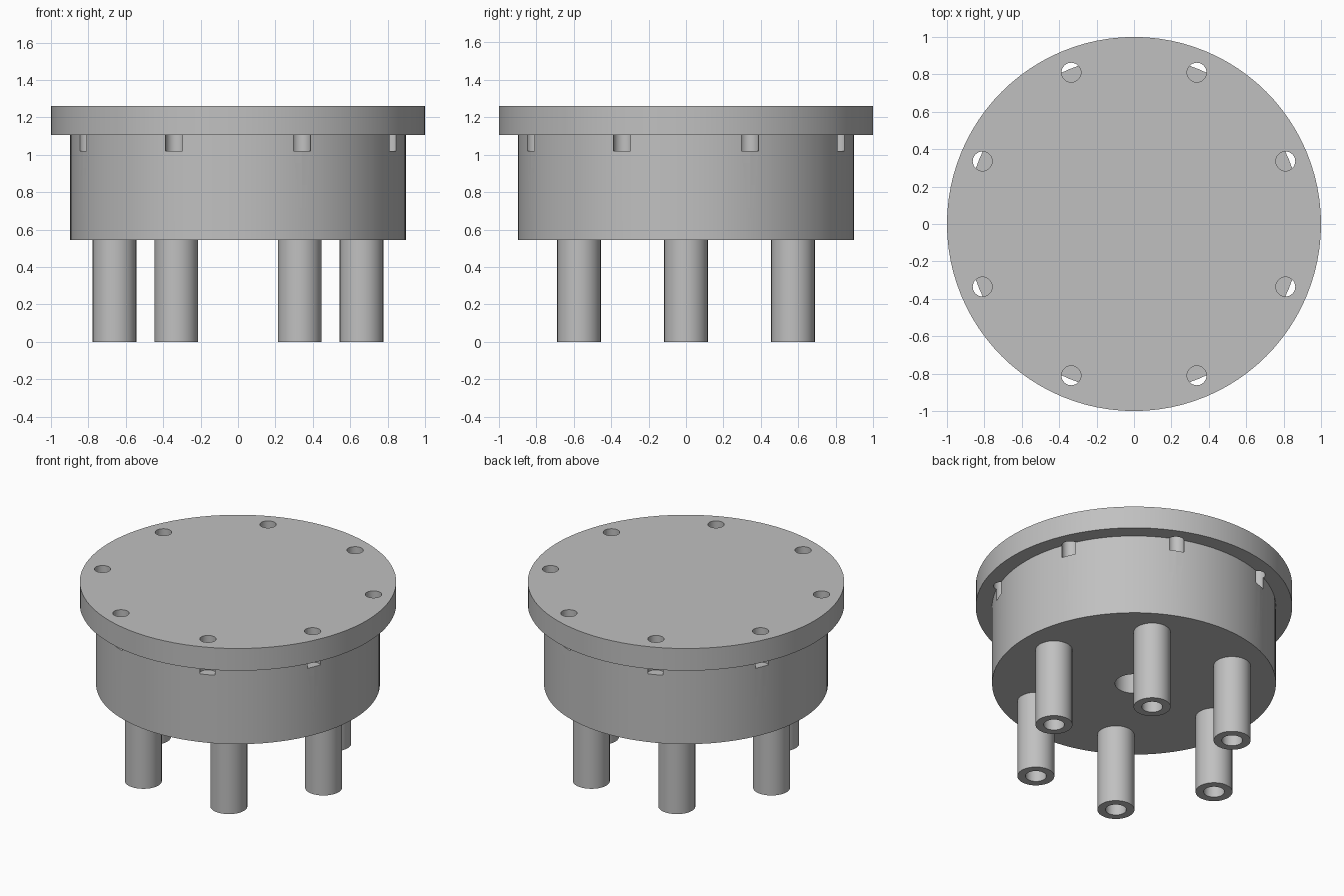
import bpy, bmesh
from math import cos, sin, radians, tau

cube = bpy.data.objects.get("Cube")
if cube:
    bpy.data.objects.remove(cube, do_unlink=True)

# One plain grey for the whole part
grey = bpy.data.materials.new("machined grey")
grey.use_nodes = True
colour = (0.53, 0.53, 0.53, 1)
grey.diffuse_color = colour
grey.node_tree.nodes["Principled BSDF"].inputs["Base Color"].default_value = colour

BODY_Z, FLANGE_Z, TOP_Z = 0.545, 1.105, 1.26
LEG_R, BORE_R = 0.117, 0.066


def lathe(bm, profile, centre=(0, 0), steps=32):
    """Spin an (r, z) profile around a vertical axis at centre."""
    cx, cy = centre
    verts = [bm.verts.new((cx + r, cy, z)) for r, z in profile]
    edges = [bm.edges.new(pair) for pair in zip(verts, verts[1:])]
    bmesh.ops.spin(bm, geom=verts + edges, cent=(cx, cy, 0), axis=(0, 0, 1),
                   angle=tau, steps=steps)


def finish(bm, name):
    bmesh.ops.remove_doubles(bm, verts=bm.verts, dist=0.0001)
    bmesh.ops.recalc_face_normals(bm, faces=bm.faces)
    mesh = bpy.data.meshes.new(name)
    bm.to_mesh(mesh)
    bm.free()
    mesh.materials.append(grey)
    obj = bpy.data.objects.new(name, mesh)
    bpy.context.collection.objects.link(obj)
    return obj


def select(obj):
    bpy.ops.object.select_all(action='DESELECT')
    obj.select_set(True)
    bpy.context.view_layer.objects.active = obj


def ring(count, radius, start):
    angles = [radians(start) + tau * i / count for i in range(count)]
    return [(radius * cos(a), radius * sin(a)) for a in angles]


def plug(r, low, high):
    return [(0, low), (r, low), (r, high), (0, high)]


leg_spots = ring(6, 0.66, 0)
bolt_spots = ring(8, 0.877, 22.5)

# Round body with a wide top flange and a central bore from below
bm = bmesh.new()
lathe(bm, [(0, FLANGE_Z), (0.12, FLANGE_Z), (0.12, BODY_Z), (0.897, BODY_Z),
           (0.897, FLANGE_Z), (1, FLANGE_Z), (1, TOP_Z), (0, TOP_Z)], steps=96)
housing = finish(bm, "flanged_housing")

# Bolt holes that notch the body wall, and bores above the legs
bm = bmesh.new()
for spot in bolt_spots:
    lathe(bm, plug(0.052, 1.02, 1.4), spot)
for spot in leg_spots:
    lathe(bm, plug(BORE_R, 0.4, FLANGE_Z - 0.05), spot)
cutter = finish(bm, "hole_cutter")
cutter.hide_render = True

select(housing)
mod = housing.modifiers.new("holes", 'BOOLEAN')
mod.operation = 'DIFFERENCE'
mod.solver = 'EXACT'
mod.object = cutter
bpy.ops.object.modifier_apply(modifier=mod.name)
bpy.data.objects.remove(cutter, do_unlink=True)
bpy.ops.object.shade_smooth_by_angle(angle=radians(30))

# Six hollow legs under the body
for i, spot in enumerate(leg_spots):
    bm = bmesh.new()
    lathe(bm, [(BORE_R, BODY_Z), (BORE_R, 0), (LEG_R, 0), (LEG_R, BODY_Z)], spot)
    leg = finish(bm, f"tube_leg_{i + 1}")
    select(leg)
    bpy.ops.object.shade_smooth_by_angle(angle=radians(30))
